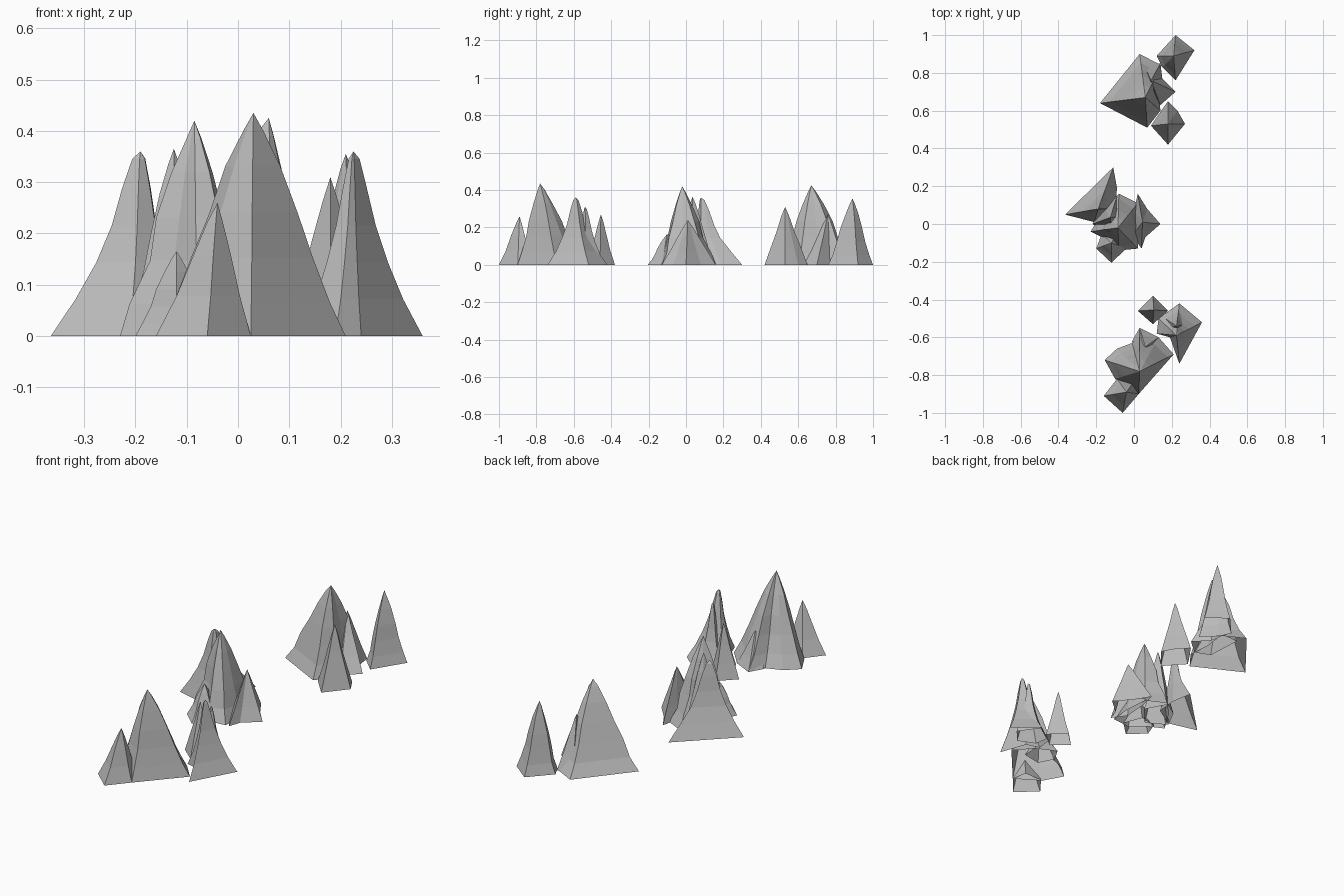
import bpy, bmesh, random

random.seed(4)
cube = bpy.data.objects.get("Cube")
if cube:
    bpy.data.objects.remove(cube)

# Single stone colour
stone = bpy.data.materials.new("grey_stone")
stone.use_nodes = True
GREY = (0.5, 0.5, 0.5, 1)
stone.diffuse_color = GREY
stone.node_tree.nodes["Principled BSDF"].inputs["Base Color"].default_value = GREY

# Height fraction and width fraction of each ring
FLARED = [(0, 1), (.2, .72), (.4, .48), (.6, .31), (.8, .2), (.96, .09)]
FULL = [(0, 1), (.15, .81), (.35, .64), (.55, .48), (.76, .29), (.92, .11)]
SLIM = [(0, 1), (.3, .68), (.6, .4), (.85, .17)]


def spire(name, peak, foot, profile=FLARED, rough=.04):
    """Faceted open-based rock tapering from a footprint to a peak."""
    px, py, pz = peak
    bm = bmesh.new()
    rings = []
    for t, s in profile:
        ring = []
        for x, y in foot:
            k = s * (1 + (random.uniform(-rough, rough) if t else 0))
            ring.append(bm.verts.new((px + (x - px) * k, py + (y - py) * k, pz * t)))
        rings.append(ring)
    n = len(foot)
    for low, high in zip(rings, rings[1:]):
        for i in range(n):
            j = (i + 1) % n
            bm.faces.new((low[i], low[j], high[j], high[i]))
    tip = bm.verts.new(peak)
    for i in range(n):
        bm.faces.new((rings[-1][i], rings[-1][(i + 1) % n], tip))
    bmesh.ops.recalc_face_normals(bm, faces=bm.faces)
    # Make sure the shell faces outward
    if bm.calc_volume(signed=True) < 0:
        bmesh.ops.reverse_faces(bm, faces=bm.faces)
    mesh = bpy.data.meshes.new(name)
    bm.to_mesh(mesh)
    bm.free()
    mesh.materials.append(stone)
    bpy.context.collection.objects.link(bpy.data.objects.new(name, mesh))


# Front cluster
spire("front_low_spire", (-.04, -.89, .26),
      [(-.16, -.91), (-.06, -1), (.025, -.9), (.01, -.82), (-.09, -.82)], SLIM)
spire("front_main_spire", (.03, -.78, .435),
      [(-.155, -.72), (-.1, -.82), (.025, -.9), (.21, -.69), (.13, -.6),
       (.03, -.55), (-.01, -.63), (-.09, -.66)], FULL)
spire("front_back_ledge", (.06, -.65, .17),
      [(-.01, -.62), (.03, -.7), (.13, -.68), (.13, -.6), (.03, -.55)], SLIM)
spire("front_right_spire", (.225, -.59, .36),
      [(.12, -.58), (.19, -.6), (.24, -.74), (.36, -.52), (.24, -.42), (.13, -.5)])
spire("front_right_shoulder", (.225, -.54, .31),
      [(.16, -.56), (.25, -.6), (.31, -.53), (.24, -.43), (.15, -.49)])
spire("front_small_spire", (.105, -.455, .27),
      [(.02, -.46), (.1, -.53), (.18, -.46), (.1, -.38)], SLIM)

# Middle cluster
spire("middle_left_spire", (-.19, .08, .36),
      [(-.365, .05), (-.21, .01), (-.1, .08), (-.09, .19), (-.11, .3)])
spire("middle_main_spire", (-.085, -.02, .42),
      [(-.23, -.04), (-.15, -.08), (-.08, -.14), (.02, -.13), (.03, -.02),
       (.02, .11), (-.08, .16), (-.15, .09)], FULL, .08)
spire("middle_second_peak", (-.125, .035, .365),
      [(-.22, .0), (-.12, -.06), (-.03, .04), (-.09, .15), (-.17, .1)], FULL)
spire("middle_front_ledge", (-.12, -.1, .165),
      [(-.2, -.13), (-.12, -.205), (-.04, -.13), (-.08, -.03), (-.17, -.05)], FULL)
spire("middle_right_spire", (.045, .01, .24),
      [(-.01, -.06), (.04, -.13), (.06, -.07), (.14, .0), (.07, .08),
       (.02, .16), (-.0, .07)], SLIM)

# Back cluster
spire("back_main_spire", (.06, .67, .425),
      [(-.18, .64), (.07, .51), (.14, .6), (.13, .72), (.145, .84), (.03, .9)], FULL)
spire("back_side_ledge", (.09, .76, .27),
      [(.06, .66), (.14, .63), (.22, .7), (.15, .77), (.14, .85), (.05, .85)], SLIM)
spire("back_far_spire", (.21, .89, .355),
      [(.12, .89), (.15, .83), (.22, .76), (.32, .92), (.22, 1)], FULL)
spire("back_near_spire", (.18, .53, .31),
      [(.09, .52), (.18, .42), (.27, .53), (.23, .6), (.18, .65), (.13, .58)], SLIM)
